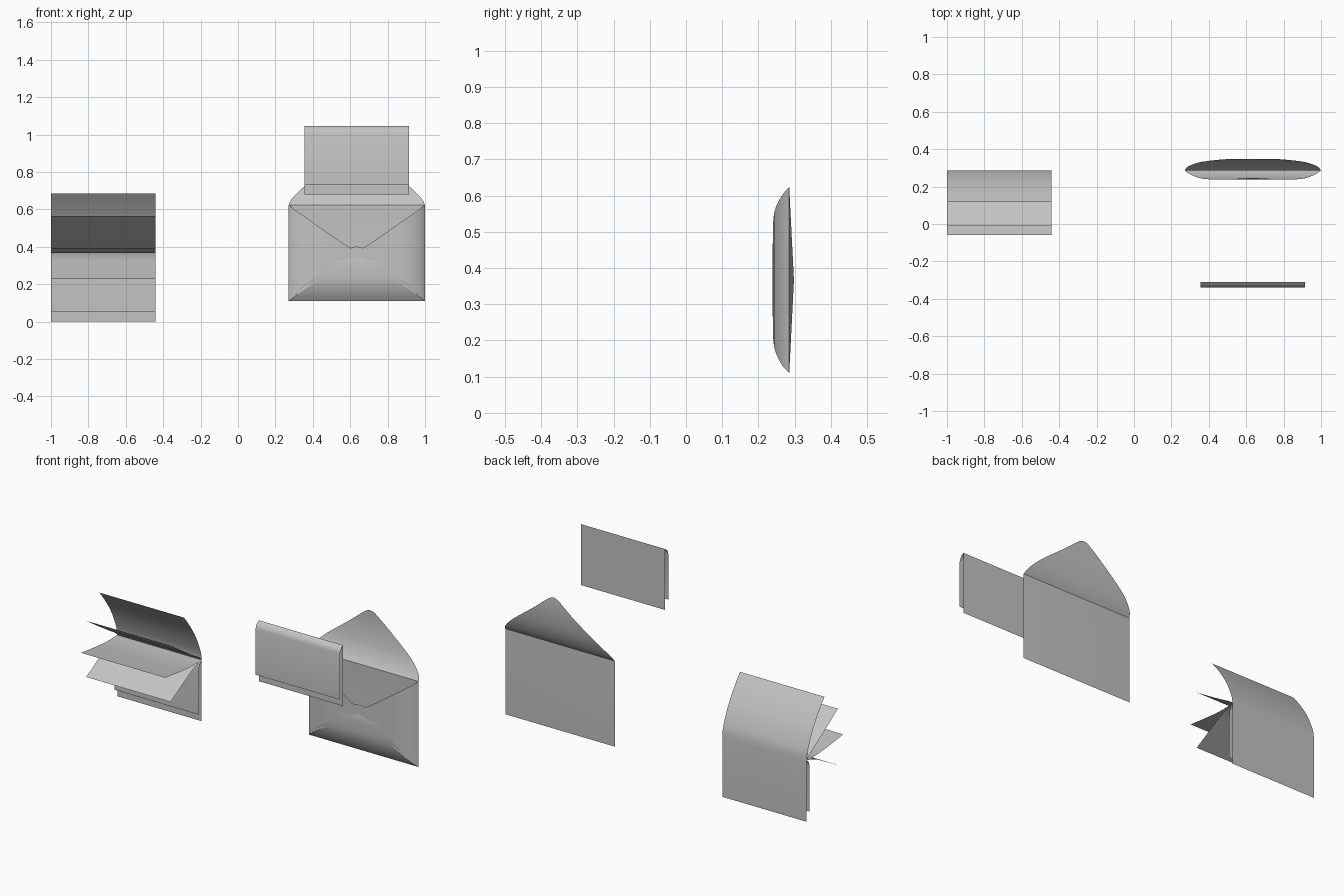
import bpy

if "Cube" in bpy.data.objects:
    bpy.data.objects.remove(bpy.data.objects["Cube"])

# One paper colour
paper = bpy.data.materials.new("grey_paper")
paper.diffuse_color = (0.55, 0.55, 0.55, 1)
paper.use_nodes = True
paper.node_tree.nodes["Principled BSDF"].inputs["Base Color"].default_value = paper.diffuse_color


def sheet(name, verts, faces):
    me = bpy.data.meshes.new(name)
    me.from_pydata(verts, [], faces)
    me.materials.append(paper)
    ob = bpy.data.objects.new(name, me)
    bpy.context.collection.objects.link(ob)
    bpy.ops.object.select_all(action='DESELECT')
    ob.select_set(True)
    bpy.context.view_layer.objects.active = ob
    bpy.ops.object.shade_smooth_by_angle()
    return ob


def smooth(points, steps=4):
    """Rounded path through the given points."""
    out = []
    n = len(points)
    for i in range(n - 1):
        p = [points[max(0, min(n - 1, i + k))] for k in (-1, 0, 1, 2)]
        for s in range(steps):
            t = s / steps
            out.append(tuple(0.5 * (2 * b + (c - a) * t + (2 * a - 5 * b + 4 * c - d) * t * t
                                    + (3 * b - a - 3 * c + d) * t ** 3)
                             for a, b, c, d in zip(*p)))
    return out + [points[-1]]


def page(name, x0, x1, path):
    """Sheet with a bent (y, z) path, straight along x."""
    verts = [(x, y, z) for y, z in path for x in (x0, x1)]
    faces = [(2 * i, 2 * i + 1, 2 * i + 3, 2 * i + 2) for i in range(len(path) - 1)]
    return sheet(name, verts, faces)


def flap(name, rows, place):
    """Tapering flap: rows of (distance from fold, half width, bend)."""
    verts = [place(d, s * w, b) for d, w, b in smooth(rows, 3) for s in (-1, 1)]
    faces = [(i, i + 1, i + 3, i + 2) for i in range(0, len(verts) - 2, 2)]
    return sheet(name, verts, faces)


# Open booklet: cover and loose pages meeting at the spine
L0, L1 = -1.0, -0.44
page("booklet_cover", L0, L1,
     [(0.285, 0.0)] + smooth([(0.285, 0.36), (0.275, 0.42), (0.232, 0.52), (0.175, 0.61), (0.117, 0.685)]))
page("booklet_page_upper", L0, L1,
     smooth([(0.283, 0.37), (0.262, 0.39), (0.20, 0.428), (0.10, 0.492), (-0.01, 0.565)]))
page("booklet_page_middle", L0, L1,
     smooth([(0.283, 0.368), (0.24, 0.366), (0.16, 0.367), (0.05, 0.378), (-0.06, 0.392)]))
page("booklet_page_lower", L0, L1,
     smooth([(0.283, 0.366), (0.25, 0.36), (0.19, 0.337), (0.10, 0.288), (-0.01, 0.228)]))
page("booklet_page_front", L0, L1,
     smooth([(0.283, 0.364), (0.270, 0.355), (0.261, 0.335), (0.257, 0.29)]) + [(0.257, 0.05)])

# Folded card: long back leaf, short front leaf, fold at the top
page("folded_card", 0.355, 0.915,
     [(-0.31, 0.68), (-0.31, 1.045), (-0.324, 1.036), (-0.335, 1.022), (-0.34, 1.005), (-0.34, 0.73)])

# Envelope
CX, FOLD, Z0, Z1, HW = 0.635, 0.285, 0.11, 0.623, 0.364
ZM, HH = (Z0 + Z1) / 2, (Z1 - Z0) / 2
corners = [(CX - HW, FOLD, Z0), (CX + HW, FOLD, Z0), (CX + HW, FOLD, Z1), (CX - HW, FOLD, Z1)]
sheet("envelope_back", corners + [(CX, FOLD + 0.013, ZM)],
      [(i, 4, (i + 1) % 4) for i in range(4)])

# Raised top flap leaning back
flap("envelope_top_flap",
     [(0, HW, 0), (0.035, 0.346, 0.022), (0.10, 0.28, 0.046), (0.20, 0.15, 0.061),
      (0.285, 0.045, 0.062), (0.302, 0.018, 0.061), (0.306, 0.0, 0.06)],
     lambda d, w, b: (CX + w, FOLD + b, Z1 + d))
# Bottom flap folded up over the front
flap("envelope_bottom_flap",
     [(0, HW, 0), (0.04, 0.325, 0.024), (0.10, 0.262, 0.044), (0.19, 0.145, 0.0475),
      (0.23, 0.10, 0.044), (0.275, 0.045, 0.041), (0.288, 0.02, 0.04), (0.29, 0.0, 0.04)],
     lambda d, w, b: (CX + w, FOLD - b, Z0 + d))
# Left and right flaps folded to the middle
for side, label in ((-1, "left"), (1, "right")):
    flap("envelope_%s_flap" % label,
         [(0, HH, 0), (0.03, 0.234, 0.02), (0.10, 0.184, 0.042), (0.22, 0.10, 0.0455),
          (0.32, 0.033, 0.0455), (0.355, 0.022, 0.045), (0.38, 0.0, 0.045)],
         lambda d, w, b: (CX + side * (HW - d), FOLD - b, ZM + w))
